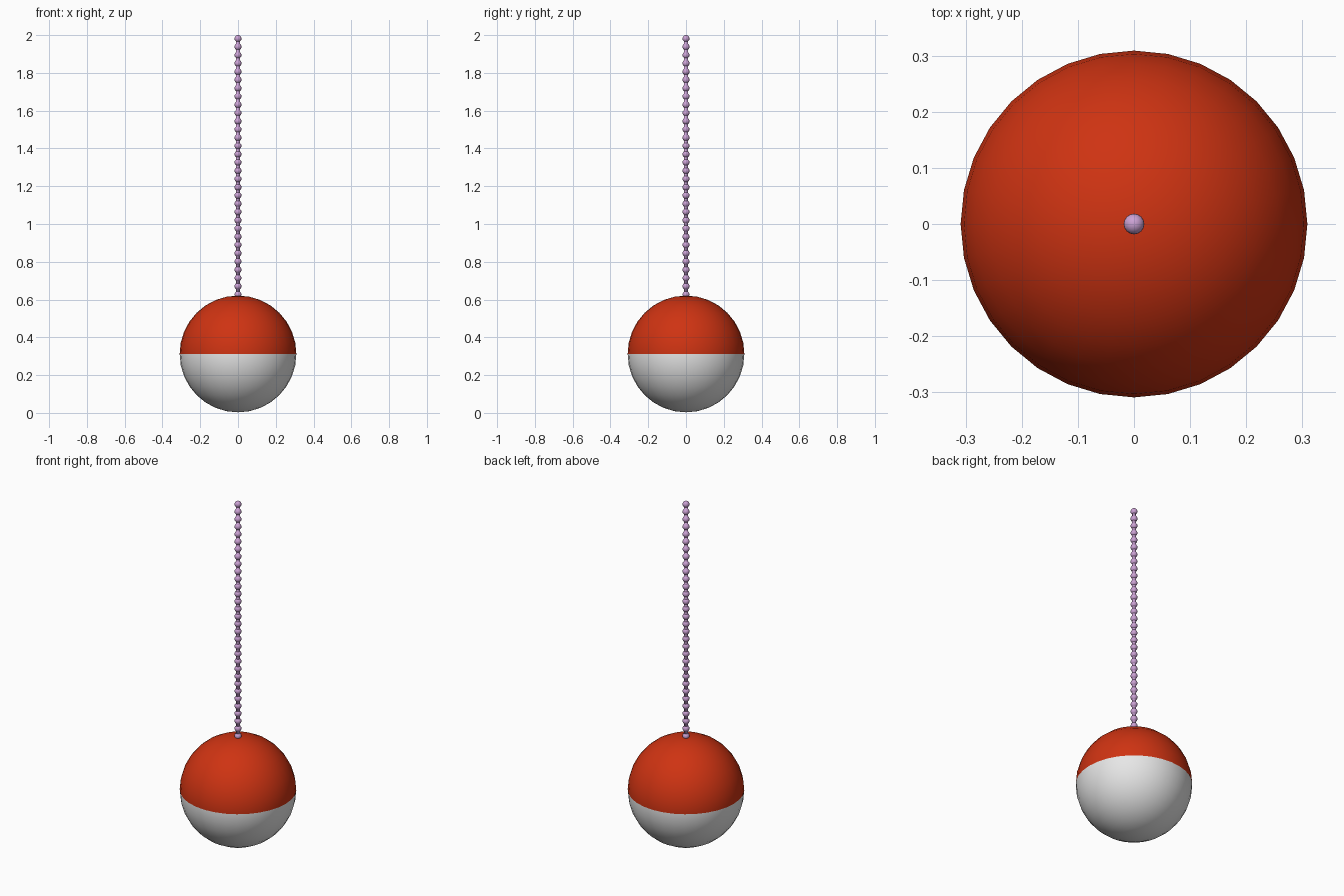
import bpy, bmesh
from mathutils import Matrix

if "Cube" in bpy.data.objects:
    bpy.data.objects.remove(bpy.data.objects["Cube"])


def material(name, rgb):
    m = bpy.data.materials.new(name)
    m.diffuse_color = (*rgb, 1.0)
    m.use_nodes = True
    m.node_tree.nodes["Principled BSDF"].inputs["Base Color"].default_value = m.diffuse_color
    return m


RED = material("red", (0.62, 0.033, 0.006))
WHITE = material("white", (0.8, 0.8, 0.8))
LILAC = material("lilac", (0.6, 0.36, 0.66))

BALL_R, BALL_Z = 0.309, 0.312
BEAD_R, PITCH, BEADS = 0.0185, 0.0437, 32
TOP = 2.0


def finish(name, bm, mats):
    mesh = bpy.data.meshes.new(name)
    for f in bm.faces:
        f.smooth = True
    bm.to_mesh(mesh)
    bm.free()
    for m in mats:
        mesh.materials.append(m)
    obj = bpy.data.objects.new(name, mesh)
    bpy.context.collection.objects.link(obj)
    return obj


# Ball: red upper half, white lower half
bm = bmesh.new()
bmesh.ops.create_uvsphere(bm, u_segments=32, v_segments=16, radius=BALL_R,
                          matrix=Matrix.Translation((0, 0, BALL_Z)))
for f in bm.faces:
    f.material_index = 0 if f.calc_center_median().z > BALL_Z else 1
finish("ball", bm, [RED, WHITE])

# Bead chain hanging the ball
bm = bmesh.new()
for i in range(BEADS):
    z = TOP - BEAD_R - i * PITCH
    bmesh.ops.create_uvsphere(bm, u_segments=16, v_segments=10, radius=BEAD_R,
                              matrix=Matrix.Translation((0, 0, z)) @ Matrix.Diagonal((1, 1, 1.0, 1)))
finish("bead_chain", bm, [LILAC])

# Thin cord linking the beads
low, high = BALL_Z + BALL_R - 0.02, TOP - BEAD_R
bm = bmesh.new()
bmesh.ops.create_cone(bm, cap_ends=True, segments=12, radius1=0.011, radius2=0.011,
                      depth=high - low, matrix=Matrix.Translation((0, 0, (low + high) / 2)))
finish("chain_cord", bm, [LILAC])
